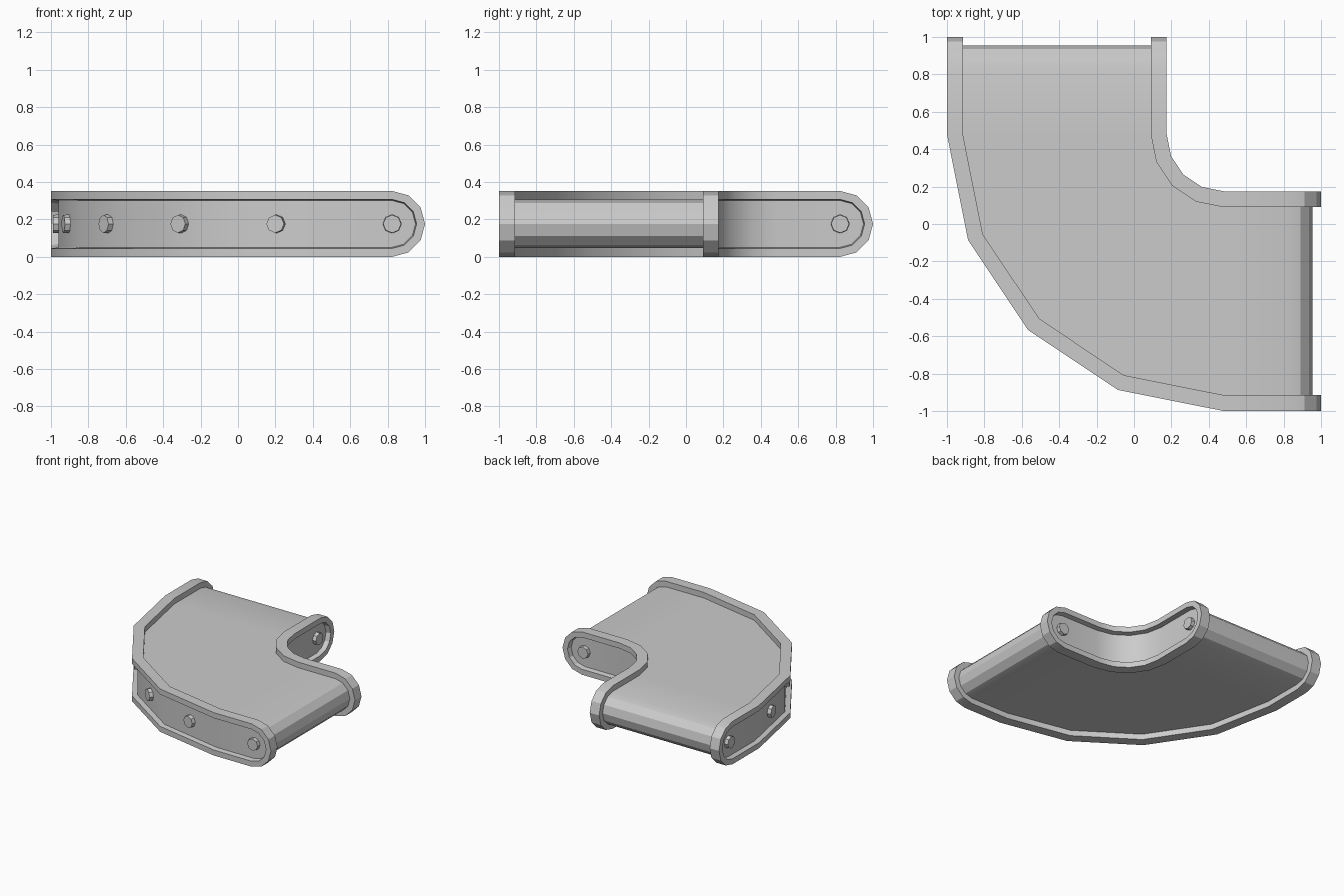
import bpy, bmesh
from math import sin, cos, radians, pi
from mathutils import Matrix, Vector

cube = bpy.data.objects.get("Cube")
if cube:
    bpy.data.objects.remove(cube, do_unlink=True)

BEND = 0.48     # x and y of the bend centre
HALF = 0.176    # half height of the rails
TIP = 1 - HALF  # centre of the rounded ends

grey = bpy.data.materials.new("conveyor grey")
grey.use_nodes = True
grey.diffuse_color = (0.6, 0.6, 0.6, 1)
grey.node_tree.nodes["Principled BSDF"].inputs["Base Color"].default_value = (0.6, 0.6, 0.6, 1)


def finish(name, bm):
    bmesh.ops.recalc_face_normals(bm, faces=bm.faces)
    mesh = bpy.data.meshes.new(name)
    bm.to_mesh(mesh)
    bm.free()
    mesh.materials.append(grey)
    ob = bpy.data.objects.new(name, mesh)
    bpy.context.collection.objects.link(ob)
    bpy.ops.object.select_all(action='DESELECT')
    ob.select_set(True)
    bpy.context.view_layer.objects.active = ob
    bpy.ops.object.shade_smooth_by_angle(angle=radians(25))


def outline(r, h):
    """Stadium outline of half height h, wrapped around the bend at radius r."""
    def y_end(t):
        return (BEND - r, TIP + h * cos(radians(t)), HALF + h * sin(radians(t)))

    def x_end(t):
        return (TIP + h * cos(radians(t)), BEND - r, HALF + h * sin(radians(t)))

    def bend(k, side):
        a = k * pi / 8
        return (BEND - r * sin(a), BEND - r * cos(a), HALF + side * h)

    return ([y_end(t) for t in (0, 30, 60, 90)] + [bend(k, 1) for k in range(4, -1, -1)]
            + [x_end(t) for t in range(90, -91, -30)]
            + [bend(k, -1) for k in range(5)] + [y_end(t) for t in (-90, -60, -30)])


def loft(name, loops):
    """Bridge a series of outlines and close both sides with strips."""
    bm = bmesh.new()
    rings = [[bm.verts.new(p) for p in outline(r, h)] for r, h in loops]
    n = len(rings[0])
    for a, b in zip(rings, rings[1:]):
        for i in range(n):
            j = (i + 1) % n
            bm.faces.new((a[i], a[j], b[j], b[i]))
    for ring in (rings[0], rings[-1]):
        for i in range(n // 2):
            quad = [ring[i], ring[i + 1], ring[n - i - 1], ring[(n - i) % n]]
            bm.faces.new(list(dict.fromkeys(quad)))
    finish(name, bm)


def bolt(name, x, y, direction):
    bm = bmesh.new()
    turn = Vector(direction).to_track_quat('Z', 'Y').to_matrix().to_4x4()
    bmesh.ops.create_cone(bm, cap_ends=True, segments=8, radius1=0.052, radius2=0.048,
                          depth=0.06, matrix=Matrix.Translation((x, y, HALF)) @ turn)
    finish(name, bm)


# Belt and the two side rails with recessed panels
loft("belt", [(1.41, 0.13), (0.375, 0.13)])
loft("outer_rail", [(1.395, HALF), (1.48, HALF), (1.48, 0.131), (1.44, 0.125)])
loft("inner_rail", [(0.39, HALF), (0.305, HALF), (0.305, 0.131), (0.345, 0.125)])

# Bolts at the straight ends
for name, r, s in (("outer", 1.44, 1), ("inner", 0.345, -1)):
    bolt(name + "_bolt_front", TIP, BEND - r, (0, -s, 0))
    bolt(name + "_bolt_back", BEND - r, TIP, (-s, 0, 0))

# Bolts on the middle of each outer bend panel
for k in range(4):
    a = (k + 0.5) * pi / 8
    d = Vector((-sin(a), -cos(a), 0))
    p = Vector((BEND, BEND, 0)) + d * 1.44 * cos(pi / 16)
    bolt(f"bend_bolt_{k + 1}", p.x, p.y, d)
